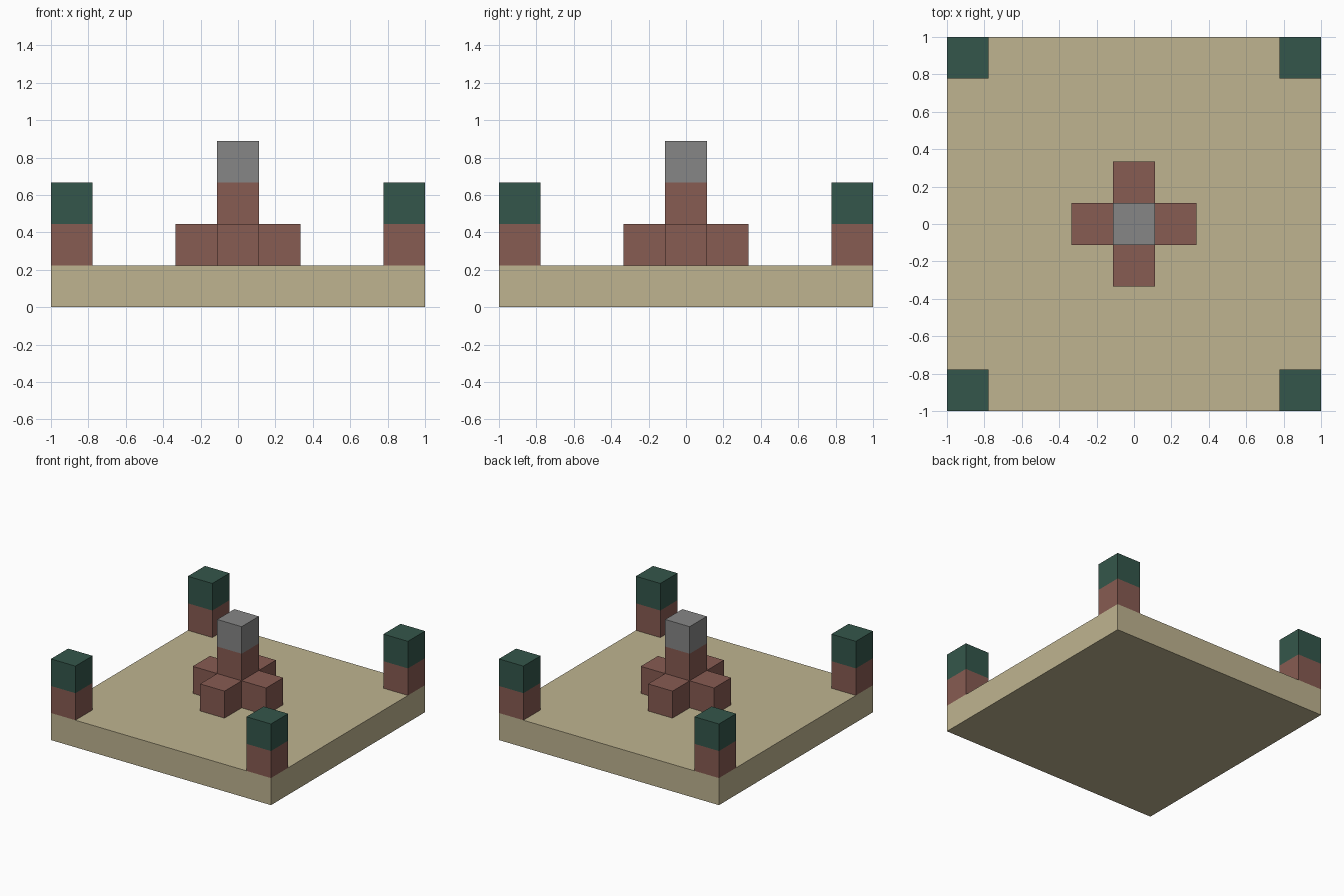
import bpy
import bmesh
from mathutils import Matrix, Vector

U = 2 / 9  # one block

cube = bpy.data.objects.get("Cube")
if cube:
    bpy.data.objects.remove(cube, do_unlink=True)


def material(name, rgb):
    mat = bpy.data.materials.new(name)
    mat.use_nodes = True
    color = (*rgb, 1)
    mat.diffuse_color = color
    mat.node_tree.nodes["Principled BSDF"].inputs["Base Color"].default_value = color
    return mat


sand = material("sand", (0.52, 0.455, 0.28))
brick = material("brick_brown", (0.245, 0.106, 0.085))
green = material("dark_green", (0.034, 0.094, 0.07))
grey = material("stone_grey", (0.238, 0.238, 0.238))


def box(name, mat, position, size=(1, 1, 1)):
    """Flat-faced box; position is the bottom centre, all in block units."""
    bm = bmesh.new()
    bmesh.ops.create_cube(bm, size=1)
    lift = Matrix.Translation((0, 0, 0.5))
    bm.transform(Matrix.Diagonal((*(Vector(size) * U), 1)) @ lift)
    mesh = bpy.data.meshes.new(name)
    bm.to_mesh(mesh)
    bm.free()
    mesh.materials.append(mat)
    obj = bpy.data.objects.new(name, mesh)
    obj.location = Vector(position) * U
    bpy.context.collection.objects.link(obj)


# Ground slab
box("ground_slab", sand, (0, 0, 0), (9, 9, 1))

# Corner posts with green caps
for side, x in (("left", 4), ("right", -4)):
    for end, y in (("front", -4), ("back", 4)):
        box(f"{end}_{side}_post", brick, (x, y, 1))
        box(f"{end}_{side}_post_cap", green, (x, y, 2))

# Central pillar with a stone top
box("pillar", brick, (0, 0, 1), (1, 1, 2))
box("pillar_top", grey, (0, 0, 3))

# Steps around the pillar
for name, x, y in (("left", 1, 0), ("right", -1, 0), ("front", 0, -1), ("back", 0, 1)):
    box(f"{name}_step", brick, (x, y, 1))
